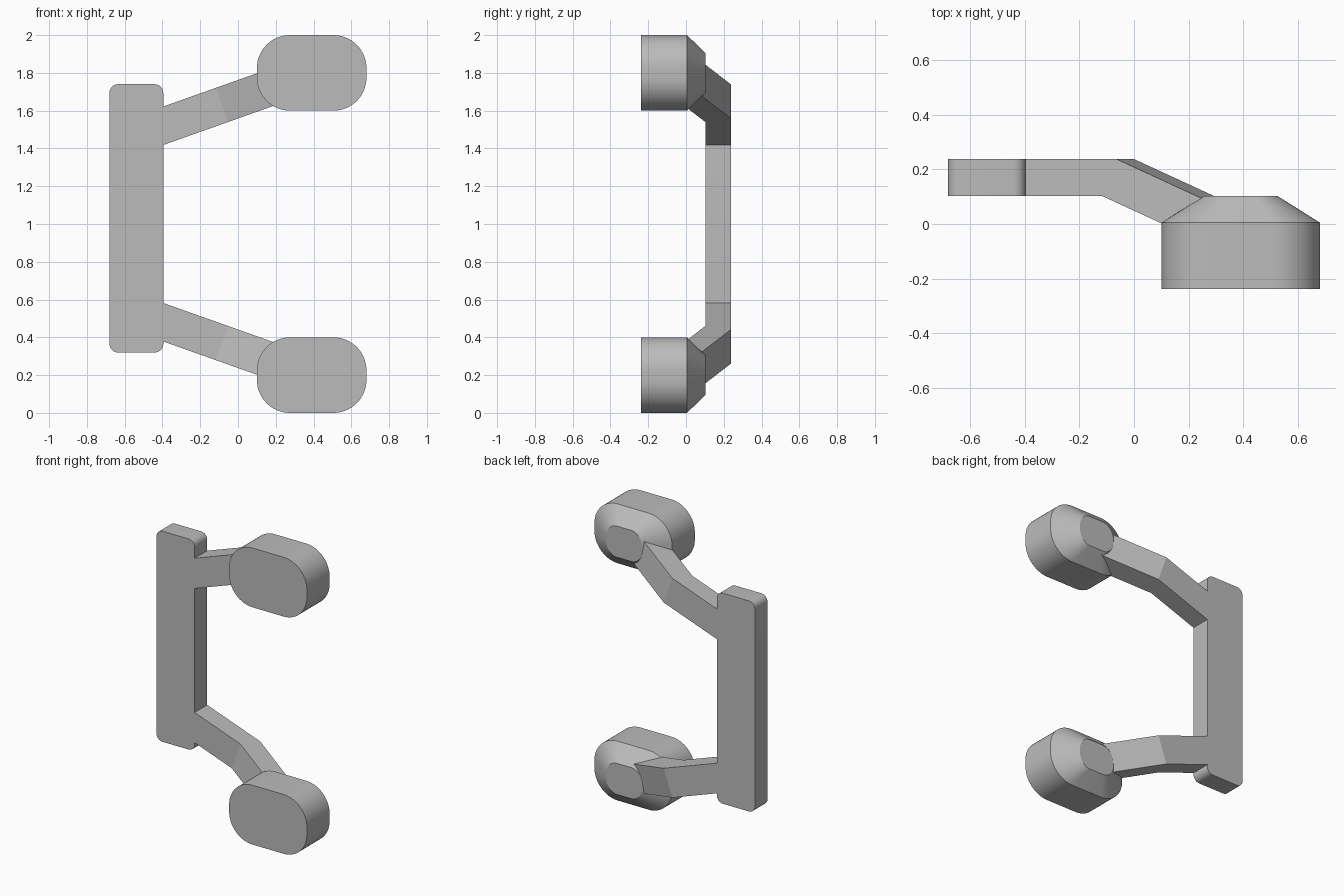
import bpy, bmesh
from math import sin, cos, pi, atan

cube = bpy.data.objects.get("Cube")
if cube:
    bpy.data.objects.remove(cube, do_unlink=True)

GREY = (0.5, 0.5, 0.5, 1)
mat = bpy.data.materials.new("plain grey")
mat.use_nodes = True
mat.diffuse_color = GREY
bsdf = mat.node_tree.nodes["Principled BSDF"]
bsdf.inputs["Base Color"].default_value = GREY
bsdf.inputs["Roughness"].default_value = 0.6


def rounded_rect(w, h, r, n):
    """Outline in x and z, centred on the origin."""
    pts = []
    for k, (sx, sz) in enumerate(((1, 1), (-1, 1), (-1, -1), (1, -1))):
        for i in range(n + 1):
            a = (k + i / n) * pi / 2
            pts.append((sx * (w / 2 - r) + r * cos(a), sz * (h / 2 - r) + r * sin(a)))
    return pts


def loft(name, rings, smooth=True):
    """Skin a list of equal-length rings and cap both ends."""
    bm = bmesh.new()
    loops = [[bm.verts.new(p) for p in ring] for ring in rings]
    n = len(loops[0])
    for a, b in zip(loops, loops[1:]):
        for i in range(n):
            j = (i + 1) % n
            bm.faces.new((a[i], a[j], b[j], b[i]))
    bm.faces.new(loops[0])
    bm.faces.new(loops[-1])
    bmesh.ops.recalc_face_normals(bm, faces=bm.faces)
    mesh = bpy.data.meshes.new(name)
    bm.to_mesh(mesh)
    bm.free()
    mesh.materials.append(mat)
    ob = bpy.data.objects.new(name, mesh)
    bpy.context.collection.objects.link(ob)
    if smooth:
        bpy.ops.object.select_all(action='DESELECT')
        ob.select_set(True)
        bpy.context.view_layer.objects.active = ob
        bpy.ops.object.shade_smooth_by_angle(angle=pi / 7)
    return ob


FRONT, BACK = 0.103, 0.237

# Upright mounting plate with rounded corners
outline = rounded_rect(0.285, 1.42, 0.045, 8)
loft("mounting_plate", [[(x - 0.538, y, z + 1.03) for x, z in outline]
                        for y in (FRONT, BACK)])

# Pads: straight rounded body, tapering at the back
outline = rounded_rect(0.58, 0.4, 0.175, 14)
sections = ((-0.237, 1, 1), (0.005, 1, 1), (FRONT, 0.46, 0.525))
for name, cz in (("lower_pad", 0.2), ("upper_pad", 1.8)):
    loft(name, [[(0.39 + x * sx, y, cz + z * sz) for x, z in outline]
                for y, sx, sz in sections])

# Cranked arms: level by the plate, then bending forward into the pad
tilt = atan(0.355)
c, s = cos(tilt), sin(tilt)
HALF, DROP, PLATE_X, BEND_X = 0.096, 0.434, -0.396, -0.086


def arm(name, mirrored):
    def point(u, v, y):
        z = 0.37 - u * s + v * c
        return (BEND_X + u * c + v * s, y, 2 - z if mirrored else z)

    def ring(u_front, u_back, y_front, y_back):
        return [point(u_front, -HALF, y_front), point(u_front, HALF, y_front),
                point(u_back, HALF, y_back), point(u_back, -HALF, y_back)]

    def start(v):
        return (PLATE_X - BEND_X - v * s) / c

    root = [point(start(v), v, y) for v, y in
            ((-HALF, FRONT), (HALF, FRONT), (HALF, BACK), (-HALF, BACK))]
    bend = ring(0, 0.058, FRONT, BACK)
    reach = 0.4
    tip = ring(reach, reach + 0.058, FRONT - DROP * reach, BACK - DROP * reach)
    loft(name, [root, bend, tip], smooth=False)


arm("lower_arm", False)
arm("upper_arm", True)
